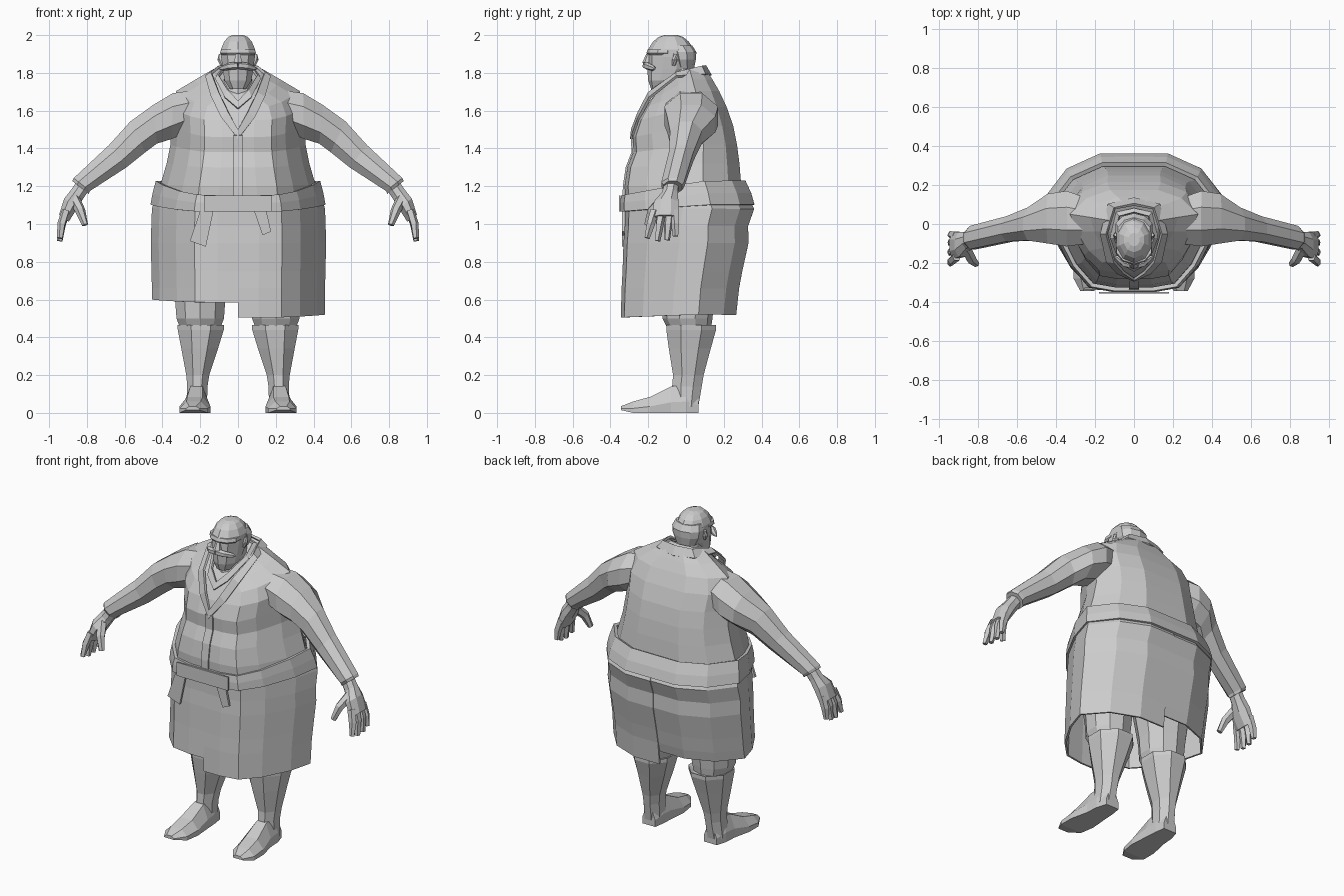
import bpy
import bmesh
import math
from mathutils import Vector

default_cube = bpy.data.objects.get("Cube")
if default_cube:
    bpy.data.objects.remove(default_cube, do_unlink=True)

clay = bpy.data.materials.new("plain grey")
clay.use_nodes = True
GREY = (0.6, 0.6, 0.6, 1)
clay.diffuse_color = GREY
clay.node_tree.nodes["Principled BSDF"].inputs["Base Color"].default_value = GREY


def loft(name, rings, closed=True, caps=True, thickness=0, mirror=False):
    """Skin a series of point rings; optionally cap, thicken or mirror in x."""
    bm = bmesh.new()
    rows = [[bm.verts.new(point) for point in ring] for ring in rings]
    count = len(rows[0])
    for low, high in zip(rows, rows[1:]):
        for i in range(count if closed else count - 1):
            j = (i + 1) % count
            bm.faces.new((low[i], low[j], high[j], high[i]))
    if closed and caps:
        bm.faces.new(rows[0])
        bm.faces.new(rows[-1])
    if mirror:
        copy = bmesh.ops.duplicate(bm, geom=bm.verts[:] + bm.edges[:] + bm.faces[:])["geom"]
        for vert in copy:
            if isinstance(vert, bmesh.types.BMVert):
                vert.co.x = -vert.co.x
        bmesh.ops.remove_doubles(bm, verts=bm.verts[:], dist=0.0001)
    bmesh.ops.recalc_face_normals(bm, faces=bm.faces[:])
    mesh = bpy.data.meshes.new(name)
    bm.to_mesh(mesh)
    bm.free()
    mesh.materials.append(clay)
    obj = bpy.data.objects.new(name, mesh)
    bpy.context.collection.objects.link(obj)
    if thickness:
        solid = obj.modifiers.new("thickness", "SOLIDIFY")
        solid.thickness = thickness
        solid.offset = 0
    return obj


def ellipse(center, u, v, sides=8):
    """Ring around a centre, spanned by two half axes."""
    center, u, v = Vector(center), Vector(u), Vector(v)
    angles = [math.tau * (i + 0.5) / sides for i in range(sides)]
    return [center + u * math.cos(a) + v * math.sin(a) for a in angles]


def level(x, z, width, front, back, sides=10):
    """Horizontal ring between a front and a back y."""
    return ellipse((x, (front + back) / 2, z), (width, 0, 0), (0, (back - front) / 2, 0), sides)


def tube(name, path, sides=6, mirror=True):
    """Round limb through (point, radius) pairs."""
    rings = []
    for i, (point, radius) in enumerate(path):
        before = Vector(path[max(i - 1, 0)][0])
        after = Vector(path[min(i + 1, len(path) - 1)][0])
        turn = (after - before).to_track_quat("Z", "Y")
        rings.append(ellipse(point, turn @ Vector((radius, 0, 0)), turn @ Vector((0, radius, 0)), sides))
    return loft(name, rings, mirror=mirror)


# Half outline of the stout body, front centre to back centre
HALF = [(0, -1), (.24, -1), (.5, -.94), (.71, -.62), (.91, -.1),
        (1, .35), (.75, .78), (.38, 1), (0, 1)]


def half_body(width, front, back, z_front, z_back, side=1):
    ring = []
    for x, y in HALF:
        rise = min(1, 0.8 * (y + 1))
        ring.append((side * x * width, (front + back) / 2 + y * (back - front) / 2,
                     z_front + (z_back - z_front) * rise))
    return ring


def body(*args):
    return half_body(*args) + half_body(*args, side=-1)[-2:0:-1]


# Jacket body, rising towards the nape
loft("jacket_body", [body(*row) for row in (
    (.43, -.32, .31, 1.1, 1.12), (.41, -.325, .292, 1.2, 1.21), (.378, -.31, .283, 1.3, 1.32),
    (.358, -.278, .27, 1.38, 1.42), (.352, -.282, .25, 1.46, 1.52), (.36, -.25, .215, 1.55, 1.62),
    (.325, -.21, .175, 1.62, 1.705), (.225, -.185, .14, 1.66, 1.765), (.13, -.16, .105, 1.69, 1.82))])

# Front placket
loft("placket", [[(-.025, y, z), (.025, y, z)] for y, z in (
    (-.331, 1.15), (-.33, 1.2), (-.315, 1.3), (-.284, 1.38), (-.288, 1.47))],
    closed=False, thickness=.009)

# Lapels and inner collar wrap around the neck
loft("lapels", [
    [(0, -.289, 1.45), (.085, -.25, 1.56), (.14, -.19, 1.67), (.17, -.05, 1.78), (.13, .1, 1.79), (0, .13, 1.785)],
    [(0, -.284, 1.5), (.05, -.25, 1.59), (.1, -.195, 1.695), (.14, -.05, 1.8), (.1, .08, 1.833), (0, .1, 1.837)]],
    closed=False, thickness=.015, mirror=True)
loft("inner_collar", [
    [(0, -.24, 1.61), (.07, -.2, 1.67), (.12, -.07, 1.77), (.09, .06, 1.81), (0, .08, 1.82)],
    [(0, -.215, 1.65), (.055, -.18, 1.71), (.1, -.07, 1.785), (.075, .04, 1.82), (0, .06, 1.825)]],
    closed=False, thickness=.012, mirror=True)

# Sleeves: top edge, bottom edge and y range of each section
sleeve = []
for top, bottom, front, back in (
        ((.22, 1.71), (.25, 1.5), -.1, .13), ((.345, 1.693), (.35, 1.45), -.115, .17),
        ((.45, 1.63), (.43, 1.425), -.1, .155), ((.57, 1.543), (.49, 1.38), -.085, .085),
        ((.683, 1.418), (.59, 1.3), -.09, .04), ((.87, 1.243), (.783, 1.175), -.13, -.01),
        ((.878, 1.228), (.79, 1.16), -.12, -.02)):
    axis = (Vector((top[0], 0, top[1])) - Vector((bottom[0], 0, bottom[1]))) / 2
    center = ((top[0] + bottom[0]) / 2, (front + back) / 2, (top[1] + bottom[1]) / 2)
    sleeve.append(ellipse(center, axis * 1.08, (0, (back - front) / 2 * 1.08, 0)))
loft("sleeves", sleeve, mirror=True)

# Hands
loft("palms", [ellipse((x, y, z), (thick, 0, thick * .7), (0, wide, 0)) for x, y, z, thick, wide in (
    (.81, -.075, 1.22, .035, .04), (.85, -.085, 1.16, .035, .045),
    (.885, -.105, 1.11, .038, .07), (.922, -.11, 1.03, .028, .075))], mirror=True)
for i, (knuckle, tip, drop) in enumerate(((-.168, -.205, .925), (-.13, -.15, .91), (-.09, -.1, .915), (-.058, -.055, .935))):
    tube("fingers_%d" % (i + 1), [((.91, knuckle, 1.07), .024), ((.934, (knuckle + tip) / 2, 1), .023),
                                  ((.943, tip, drop), .015)], sides=5)
tube("thumbs", [((.865, -.12, 1.13), .03), ((.835, -.18, 1.07), .027), ((.81, -.205, .995), .017)])

# Skirt panels with uneven hems, the left one lapping over the right
for name, side, hem, hem_back, out in (("skirt_left", 1, .505, .52, .005), ("skirt_right", -1, .585, .6, 0)):
    panel = [half_body(width + out, front - out, back + out, z, z, side) for width, front, back, z in (
        (.435, -.31, .325, 1.13), (.45, -.312, .35, 1.08), (.453, -.313, .318, .99),
        (.456, -.32, .32, .9), (.452, -.325, .287, .75), (.45, -.33, .27, .66))]
    panel.append(half_body(.45 + out, -.334 - out, .255 + out, hem, hem_back, side))
    loft(name, panel, closed=False, thickness=.012)

# Belt with knot plate and hanging ties
loft("belt", [body(.453, -.338, .352, 1.065, 1.1), body(.442, -.338, .335, 1.11, 1.16),
              body(.425, -.332, .305, 1.15, 1.225)], caps=False, thickness=.022)
loft("belt_plate", [[(-.18, -.352, z), (.18, -.352, z)] for z in (1.065, 1.15)],
     closed=False, thickness=.008)
for name, ends in (("tie_right", ((-.2, -.13, 1.07, 1.07), (-.255, -.17, .91, .88))),
                   ("tie_left", ((.085, .15, 1.07, 1.07), (.13, .175, .94, .96)))):
    loft(name, [[(a, -.333, za), (b, -.333, zb)] for a, b, za, zb in ends],
         closed=False, thickness=.014)

# Legs, boots and feet
loft("trousers", [level(.2, z, w, f, b) for z, w, f, b in (
    (.43, .105, -.09, .13), (.5, .132, -.125, .14), (.6, .14, -.13, .15),
    (.85, .18, -.17, .18), (1.12, .19, -.2, .2))], mirror=True)
loft("boots", [level(x, z, w, f, b, 8) for x, z, w, f, b in (
    (.22, .03, .06, -.07, .07), (.215, .14, .058, -.08, .09), (.213, .2, .066, -.075, .1),
    (.203, .34, .105, -.1, .14), (.197, .44, .132, -.115, .17), (.197, .465, .134, -.115, .17),
    (.197, .455, .11, -.1, .15))], mirror=True)
loft("feet", [[(x - w, y, low), (x + w, y, low), (x + w, y, low + h * .4), (x + w * .5, y, low + h),
               (x - w * .5, y, low + h), (x - w, y, low + h * .4)] for x, y, low, w, h in (
    (.215, .065, 0, .045, .1), (.22, 0, 0, .06, .15), (.22, -.08, 0, .065, .14),
    (.228, -.19, 0, .082, .085), (.235, -.28, 0, .075, .06), (.24, -.345, .015, .035, .02))], mirror=True)

# Head, hair and face
loft("neck", [level(0, z, w, f, b) for z, w, f, b in (
    (1.62, .1, -.17, .06), (1.7, .085, -.16, .05), (1.82, .07, -.13, .045))])
loft("head", [level(0, z, w, f, b) for z, w, f, b in (
    (1.715, .045, -.185, -.08), (1.76, .075, -.2, -.02), (1.82, .085, -.205, .03),
    (1.885, .094, -.203, .045), (1.925, .095, -.2, .042), (1.965, .077, -.175, .015),
    (1.99, .055, -.145, -.015), (2.0, .03, -.115, -.045))])
loft("hair", [level(0, z, w, f, b) for z, w, f, b in (
    (1.82, .07, -.06, .042), (1.87, .095, -.08, .052), (1.91, .099, -.095, .055), (1.945, .085, -.11, .033))])
loft("brow", [level(0, z, w, f, b) for z, w, f, b in (
    (1.895, .088, -.202, -.05), (1.905, .098, -.21, -.04), (1.925, .094, -.203, -.04))])
loft("nose", [level(0, z, w, f, -.18, 6) for z, w, f in (
    (1.845, .018, -.215), (1.855, .026, -.232), (1.9, .013, -.21))])
tube("moustache", [((0, -.212, 1.84), .02), ((.045, -.203, 1.835), .019),
                   ((.08, -.175, 1.825), .015), ((.098, -.165, 1.822), .005)])
tube("ears", [((.085, -.065, 1.84), .01), ((.093, -.06, 1.87), .016), ((.093, -.055, 1.9), .01)])
